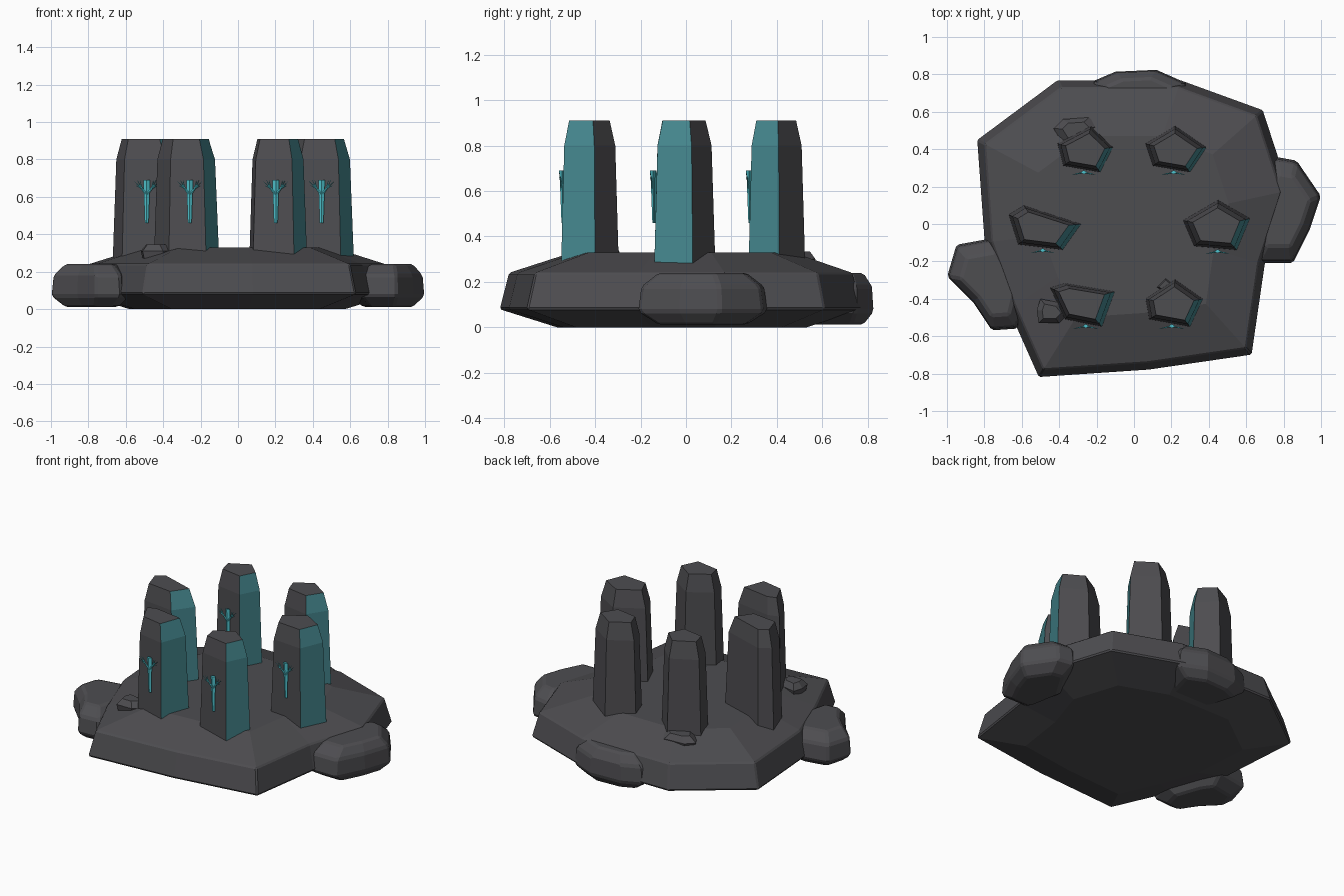
import bpy, bmesh
from mathutils import Vector

old = bpy.data.objects.get("Cube")
if old:
    bpy.data.objects.remove(old)


def material(name, rgb):
    m = bpy.data.materials.new(name)
    m.use_nodes = True
    m.diffuse_color = (*rgb, 1)
    bsdf = next(n for n in m.node_tree.nodes if n.type == 'BSDF_PRINCIPLED')
    bsdf.inputs["Base Color"].default_value = (*rgb, 1)
    bsdf.inputs["Roughness"].default_value = 0.8
    return m


STONE = material("dark_stone", (0.075, 0.074, 0.081))
TEAL = material("teal_face", (0.061, 0.25, 0.28))
GLOW = material("bright_turquoise", (0.08, 0.56, 0.63))


def finish(name, bm, mats, bevel=0):
    bmesh.ops.recalc_face_normals(bm, faces=bm.faces)
    me = bpy.data.meshes.new(name)
    bm.to_mesh(me)
    bm.free()
    for m in mats:
        me.materials.append(m)
    ob = bpy.data.objects.new(name, me)
    bpy.context.scene.collection.objects.link(ob)
    if bevel:
        mod = ob.modifiers.new("worn_edges", 'BEVEL')
        mod.width, mod.segments = bevel, 1
    return ob


def loft(name, outline, rings, centre=None, mats=(STONE,), accent=None, bevel=0):
    """Stack scaled copies of an outline; rings holds (scale, height) pairs."""
    n = len(outline)
    c = Vector(centre) if centre else sum((Vector(p) for p in outline), Vector((0, 0))) / n
    bm = bmesh.new()
    loops = []
    for s, z in rings:
        pts = [c + (Vector(p) - c) * s for p in outline]
        loops.append([bm.verts.new((p.x, p.y, z)) for p in pts])
    for a, b in zip(loops, loops[1:]):
        for i in range(n):
            j = (i + 1) % n
            f = bm.faces.new((a[i], a[j], b[j], b[i]))
            f.material_index = 1 if i == accent else 0
    bm.faces.new(loops[0])
    bm.faces.new(loops[-1])
    return finish(name, bm, mats, bevel)


# Faceted island slab
loft("island_base",
     [(-.51, -.82), (.08, -.78), (.63, -.70), (.70, -.22), (.83, .18), (.69, .61),
      (.25, .77), (-.41, .77), (-.84, .45), (-.80, -.10), (-.67, -.46)],
     [(.69, 0), (1, .08), (.95, .24), (.61, .33)], centre=(0, 0), bevel=.008)

# Boulders around the rim
RIM = [(.68, .012), (1, .07), (.95, .18), (.68, .24)]
boulders = {
    "boulder_left": [(.76, .36), (.87, .34), (1, .15), (.94, -.03), (.85, -.21),
                     (.66, -.21), (.60, .1)],
    "boulder_right": [(-.95, -.11), (-.73, -.07), (-.66, -.17), (-.58, -.40), (-.62, -.56),
                      (-.76, -.57), (-.86, -.42), (-1, -.28)],
    "boulder_back": [(-.23, .76), (-.1, .815), (.12, .825), (.29, .75), (.22, .48), (-.15, .48)],
}
for name, outline in boulders.items():
    loft(name, outline, RIM, bevel=.012)

# Small rubble at the feet of the pillars
rubble = {
    "rubble_back": ([(-.43, .51), (-.38, .56), (-.24, .57), (-.19, .52), (-.25, .45), (-.38, .43)], .335),
    "rubble_front": ([(-.52, -.46), (-.50, -.40), (-.40, -.42), (-.35, -.48), (-.40, -.53), (-.51, -.53)], .345),
    "rubble_chip": ([(.11, -.34), (.17, -.28), (.22, -.32), (.17, -.38)], .345),
}
for name, (outline, top) in rubble.items():
    loft(name, outline, [(.8, .25), (1, top - .035), (.6, top)])

# Five-sided pillars, corners: left, back, right, front right, front left
pillars = {
    "pillar_back_right": [(-.41, .43), (-.23, .525), (-.11, .41), (-.18, .275), (-.38, .31)],
    "pillar_back_left": [(.06, .43), (.22, .525), (.39, .41), (.30, .275), (.10, .31)],
    "pillar_middle_right": [(-.67, .05), (-.59, .10), (-.28, .0), (-.38, -.14), (-.62, -.11)],
    "pillar_middle_left": [(.26, .02), (.45, .13), (.62, .03), (.55, -.14), (.32, -.12)],
    "pillar_front_right": [(-.45, -.34), (-.37, -.315), (-.10, -.36), (-.17, -.55), (-.37, -.51)],
    "pillar_front_left": [(.06, -.40), (.22, -.295), (.37, -.40), (.30, -.55), (.08, -.51)],
}
SHAFT = [(1, .25), (.88, .80), (.70, .91)]


def spike(bm, a, b, wide, tip):
    """Thin four-sided bar between two points, tapering to its tip."""
    a, b = Vector(a), Vector(b)
    side = Vector((0, 1, 0)).cross(b - a).normalized()
    ends = []
    for p, w in ((a, wide), (b, tip)):
        ends.append([bm.verts.new(p + d) for d in
                     (side * w, Vector((0, -w * .6, 0)), -side * w, Vector((0, w * .6, 0)))])
    for i in range(4):
        j = (i + 1) % 4
        bm.faces.new((ends[0][i], ends[0][j], ends[1][j], ends[1][i]))
    bm.faces.new(ends[0])
    bm.faces.new(ends[1])


def branch_emblem(name, x, y):
    """Tree-like ornament: tapered trunk with twigs fanning to both sides."""
    bm = bmesh.new()
    spike(bm, (x, y, .46), (x, y - .004, .69), .010, .018)
    for s in (-1, 1):
        spike(bm, (x, y - .006, .61), (x + s * .042, y - .012, .665), .007, .004)
        for dx, z in ((.066, .682), (.050, .690), (.058, .660), (.036, .688)):
            spike(bm, (x + s * .026, y - .010, .645), (x + s * dx, y - .016, z), .004, .001)
    finish(name, bm, [GLOW])


for name, outline in pillars.items():
    loft(name, outline, SHAFT, mats=(STONE, TEAL), accent=2)
    (rx, ry), (lx, ly) = outline[3], outline[4]
    branch_emblem(name.replace("pillar", "emblem"), (rx + lx) / 2 + .012, (ry + ly) / 2 - .012)
